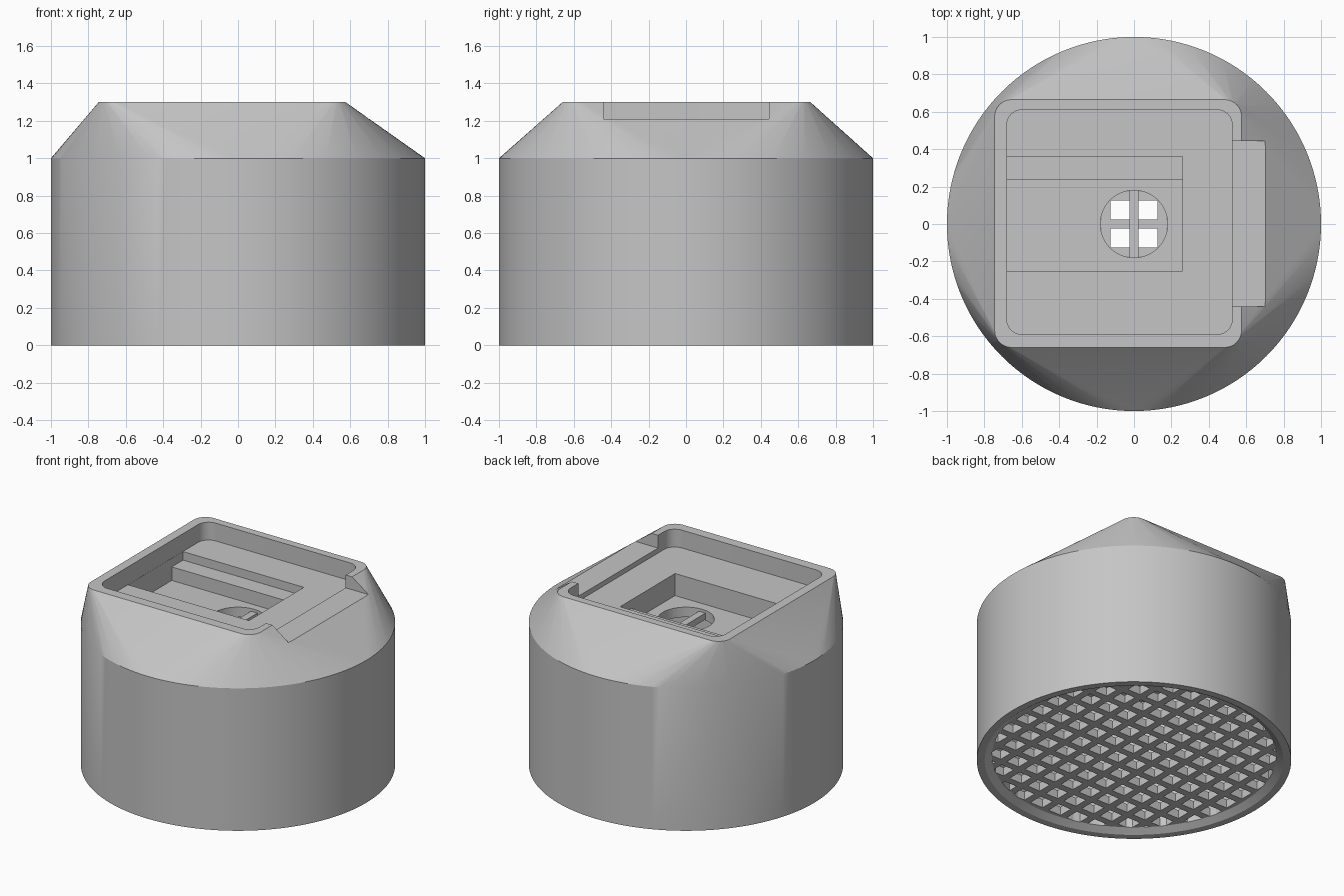
import bpy
import bmesh
from math import cos, sin, pi, radians

cube = bpy.data.objects.get("Cube")
if cube:
    bpy.data.objects.remove(cube, do_unlink=True)

grey = bpy.data.materials.new("light grey plastic")
grey.use_nodes = True
COLOUR = (0.56, 0.56, 0.56, 1)
grey.diffuse_color = COLOUR
grey.node_tree.nodes["Principled BSDF"].inputs["Base Color"].default_value = COLOUR


def circle(r, n=128):
    return [(r * cos(2 * pi * i / n), r * sin(2 * pi * i / n)) for i in range(n)]


def rect(x0, x1, y0, y1):
    return [(x0, y0), (x1, y0), (x1, y1), (x0, y1)]


def rounded_rect(x0, x1, y0, y1, r, steps=8):
    corners = [(x1 - r, y1 - r), (x0 + r, y1 - r), (x0 + r, y0 + r), (x1 - r, y0 + r)]
    points = []
    for q, (cx, cy) in enumerate(corners):
        for i in range(steps + 1):
            a = (q + i / steps) * pi / 2
            points.append((cx + r * cos(a), cy + r * sin(a)))
    return points


def make_object(name, bm):
    bmesh.ops.recalc_face_normals(bm, faces=bm.faces)
    mesh = bpy.data.meshes.new(name)
    bm.to_mesh(mesh)
    bm.free()
    obj = bpy.data.objects.new(name, mesh)
    bpy.context.collection.objects.link(obj)
    mesh.materials.append(grey)
    return obj


def add_loft(bm, sections):
    """Closed solid through (outline, height) sections of equal point count."""
    rings = [[bm.verts.new((x, y, z)) for x, y in outline] for outline, z in sections]
    for low, high in zip(rings, rings[1:]):
        for i in range(len(low)):
            j = (i + 1) % len(low)
            bm.faces.new((low[i], low[j], high[j], high[i]))
    bm.faces.new(rings[0][::-1])
    bm.faces.new(rings[-1])


def loft(name, *sections):
    bm = bmesh.new()
    add_loft(bm, sections)
    return make_object(name, bm)


def prism(name, outline, z0, z1):
    return loft(name, (outline, z0), (outline, z1))


def activate(obj):
    bpy.ops.object.select_all(action="DESELECT")
    obj.select_set(True)
    bpy.context.view_layer.objects.active = obj


def cut(obj, cutter):
    mod = obj.modifiers.new("cut", "BOOLEAN")
    mod.operation = "DIFFERENCE"
    mod.solver = "EXACT"
    mod.object = cutter
    activate(obj)
    bpy.ops.object.modifier_apply(modifier=mod.name)
    bpy.data.objects.remove(cutter, do_unlink=True)


def smooth(obj):
    activate(obj)
    bpy.ops.object.shade_smooth_by_angle(angle=radians(20))


# Housing: round drum tapering to an offset rounded rectangle
bm = bmesh.new()
top = rounded_rect(-0.745, 0.575, -0.66, 0.665, 0.09)
for outline, z in ((circle(1), 0), (circle(1), 1), (top, 1.3)):
    for x, y in outline:
        bm.verts.new((x, y, z))
bmesh.ops.convex_hull(bm, input=bm.verts)
bmesh.ops.dissolve_limit(bm, angle_limit=radians(0.2), verts=bm.verts, edges=bm.edges)
housing = make_object("housing", bm)

# Hollow underside with a chamfered mouth
cut(housing, loft("cavity", (circle(0.98), -0.02), (circle(0.905), 0.03), (circle(0.905), 0.95)))
# Top tray, side notch, stepped recess and the round opening
cut(housing, prism("tray", rounded_rect(-0.68, 0.525, -0.59, 0.61, 0.08), 1.175, 1.5))
cut(housing, prism("notch", rect(0.5, 1.1, -0.44, 0.445), 1.21, 1.5))
cut(housing, prism("step", rect(-0.679, 0.26, 0.1, 0.36), 1.115, 1.25))
cut(housing, prism("recess", rect(-0.679, 0.26, -0.25, 0.235), 1.02, 1.26))
cut(housing, prism("opening", circle(0.18, 64), 0.8, 1.1))
smooth(housing)

# Strip across the round opening
prism("opening_strip", rect(-0.025, 0.025, -0.19, 0.19), 0.955, 1.0)

# Grille disc with square holes, set into the mouth
PITCH, HALF_HOLE = 0.15, 0.05
grille = prism("grille", circle(0.92), 0.03, 0.09)
bm = bmesh.new()
for i in range(-7, 7):
    for j in range(-7, 7):
        x, y = (i + 0.5) * PITCH, (j + 0.5) * PITCH
        if x * x + y * y < 1:
            hole = rect(x - HALF_HOLE, x + HALF_HOLE, y - HALF_HOLE, y + HALF_HOLE)
            add_loft(bm, ((hole, -0.1), (hole, 0.2)))
cut(grille, make_object("grille_holes", bm))
smooth(grille)
